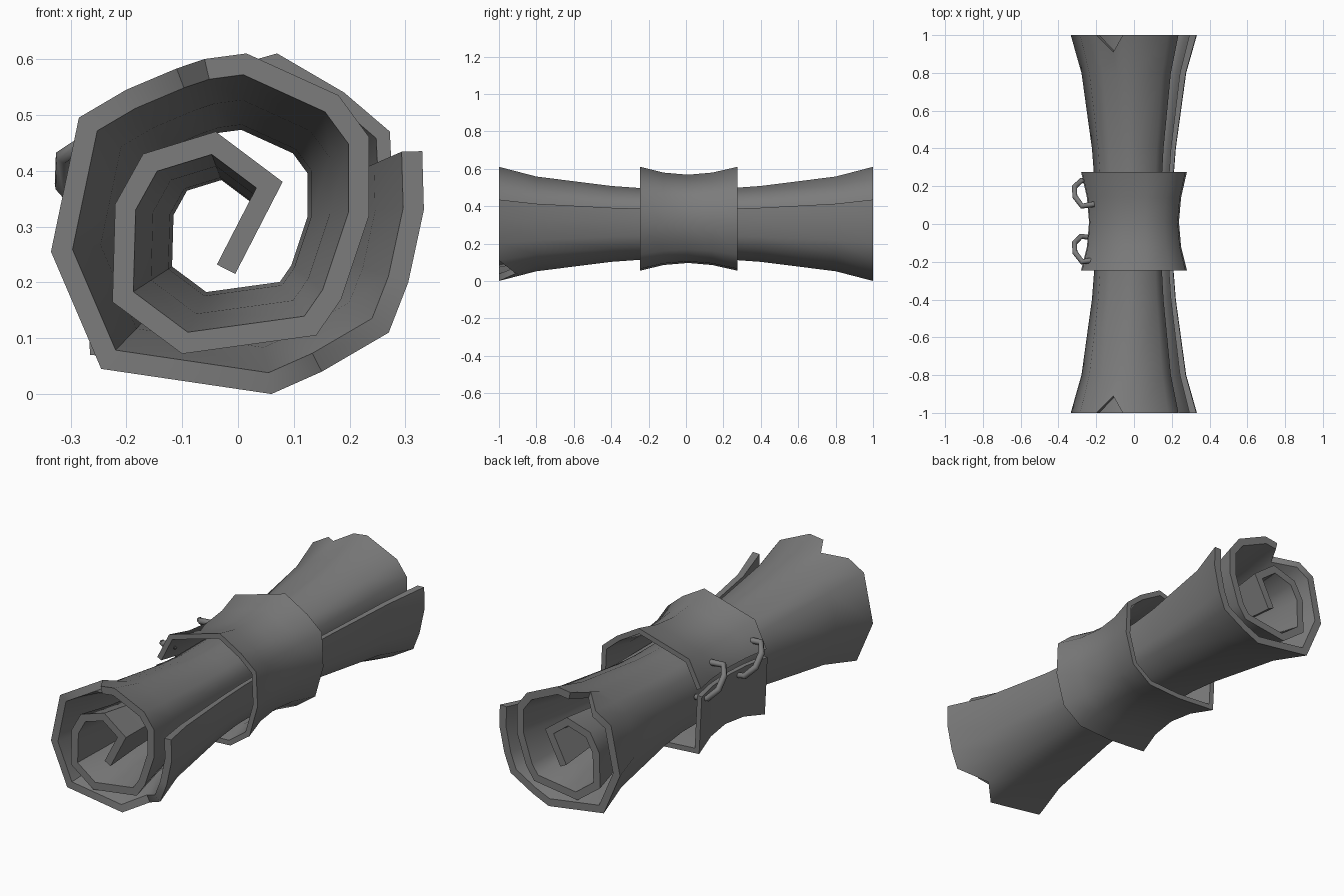
import bpy, bmesh, math
from mathutils import Vector

cube = bpy.data.objects.get("Cube")
if cube:
    bpy.data.objects.remove(cube)

grey = bpy.data.materials.new("grey")
grey.use_nodes = True
colour = (0.2, 0.2, 0.2, 1)
grey.diffuse_color = colour
grey.node_tree.nodes["Principled BSDF"].inputs["Base Color"].default_value = colour


def inset(path, thick):
    """Mitred offset of an open clockwise path towards its inside."""
    pts = [Vector(p) for p in path]
    result = []
    for i, p in enumerate(pts):
        a = (p - pts[i - 1]).normalized() if i else (pts[1] - p).normalized()
        b = (pts[i + 1] - p).normalized() if i + 1 < len(pts) else a
        na, nb = Vector((a.y, -a.x)), Vector((b.y, -b.x))
        mid = (na + nb).normalized()
        result.append(p + mid * thick / max(mid.dot(na), 0.6))
    return pts, result


def rolled_sheet(name, path, stations, thick, centre_z, nicks=()):
    """Thick strip with a spiral section, scaled at each (y, scale) station."""
    bm = bmesh.new()
    grids = []
    last = len(stations) - 1
    for side in inset(path, thick):
        grid = []
        for j, (y, s) in enumerate(stations):
            row = []
            for i, p in enumerate(side):
                yy = y * 0.91 if (i, j == last) in nicks and j in (0, last) else y
                row.append(bm.verts.new((p.x * s, yy, centre_z + (p.y - centre_z) * s)))
            grid.append(row)
        grids.append(grid)
    outer, inner = grids
    n = len(path)
    for j in range(last):
        for i in range(n - 1):
            for g in grids:
                bm.faces.new((g[j][i], g[j][i + 1], g[j + 1][i + 1], g[j + 1][i]))
        for i in (0, n - 1):
            bm.faces.new((outer[j][i], outer[j + 1][i], inner[j + 1][i], inner[j][i]))
    for j in (0, last):
        for i in range(n - 1):
            bm.faces.new((outer[j][i], outer[j][i + 1], inner[j][i + 1], inner[j][i]))
    bmesh.ops.recalc_face_normals(bm, faces=bm.faces)
    mesh = bpy.data.meshes.new(name)
    bm.to_mesh(mesh)
    bm.free()
    mesh.materials.append(grey)
    obj = bpy.data.objects.new(name, mesh)
    bpy.context.collection.objects.link(obj)
    bpy.ops.object.select_all(action='DESELECT')
    obj.select_set(True)
    bpy.context.view_layer.objects.active = obj
    bpy.ops.object.shade_smooth_by_angle(angle=math.radians(50))
    return obj


# Rolled scroll, from the loose outer edge to the inner tip
spiral = [(0.33, 0.435), (0.333, 0.33), (0.305, 0.2), (0.27, 0.11), (0.15, 0.04),
          (0.06, 0.0), (-0.245, 0.045), (-0.335, 0.255), (-0.285, 0.495),
          (-0.2, 0.545), (-0.11, 0.583), (-0.06, 0.6), (0.015, 0.61), (0.18, 0.535),
          (0.235, 0.46), (0.235, 0.32), (0.185, 0.17), (0.14, 0.105), (-0.1, 0.072),
          (-0.225, 0.165), (-0.22, 0.34), (-0.17, 0.43), (-0.04, 0.47),
          (0.08, 0.38), (-0.005, 0.215)]
flare = [(-1, 1), (-0.8, 0.83), (-0.4, 0.665), (-0.25, 0.63),
         (0.25, 0.63), (0.4, 0.665), (0.8, 0.83), (1, 1)]
# Nicks are (path point, at the back end)
rolled_sheet("scroll", spiral, flare, 0.037, 0.305,
             nicks={(4, False), (10, False), (10, True)})

# Waisted wrap, open on one side
wrap = [(-0.275, 0.4), (-0.21, 0.53), (0.07, 0.61), (0.19, 0.54), (0.272, 0.47),
        (0.28, 0.3), (0.235, 0.14), (0.13, 0.065), (-0.05, 0.055),
        (-0.265, 0.07), (-0.28, 0.36)]
rolled_sheet("wrap", wrap, [(-0.245, 1), (-0.12, 0.89), (0.01, 0.85), (0.14, 0.89), (0.275, 1)],
             0.025, 0.33)

# Open rings that tie the wrap together
hook = [(-0.21, -0.06, 0.45), (-0.275, -0.07, 0.45), (-0.313, -0.02, 0.425),
        (-0.315, 0.03, 0.375), (-0.28, 0.065, 0.335), (-0.21, 0.055, 0.32)]
for name, y in (("front_ring", -0.13), ("back_ring", 0.165)):
    curve = bpy.data.curves.new(name, 'CURVE')
    curve.dimensions = '3D'
    curve.bevel_depth = 0.015
    curve.bevel_resolution = 1
    curve.use_fill_caps = True
    line = curve.splines.new('POLY')
    line.points.add(len(hook) - 1)
    for point, (hx, hy, hz) in zip(line.points, hook):
        point.co = (hx, hy + y, hz, 1)
    curve.materials.append(grey)
    bpy.context.collection.objects.link(bpy.data.objects.new(name, curve))
